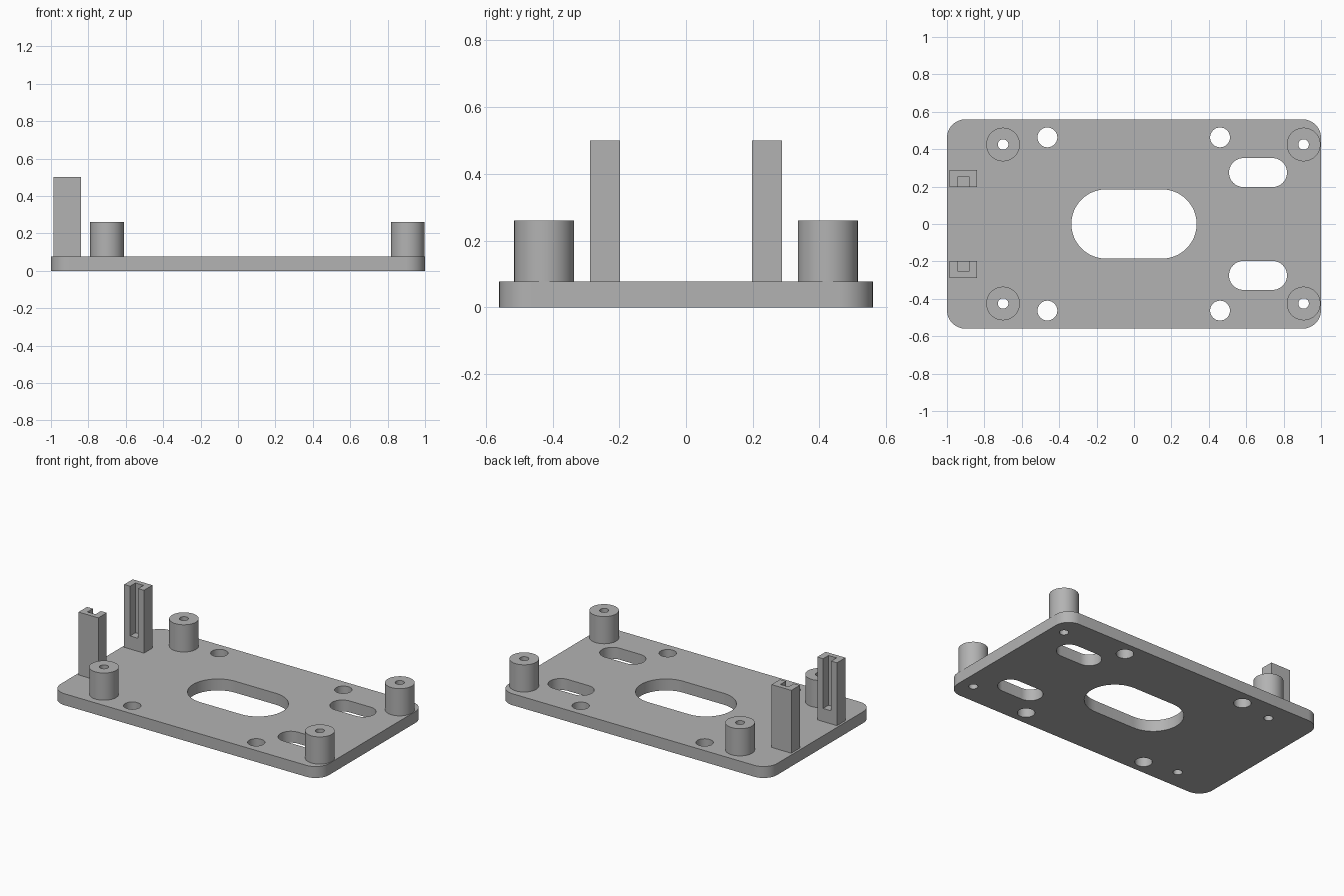
import bpy
import bmesh
from math import sin, cos, radians

old = bpy.data.objects.get("Cube")
if old:
    bpy.data.objects.remove(old, do_unlink=True)

BASE_TOP = 0.077
STANDOFF_XY = [(x, y) for x in (-0.70, 0.907) for y in (-0.425, 0.425)]

grey = bpy.data.materials.new("plain grey")
grey.use_nodes = True
colour = (0.45, 0.45, 0.45, 1)
grey.diffuse_color = colour
grey.node_tree.nodes["Principled BSDF"].inputs["Base Color"].default_value = colour


def outline(cx, cy, w, d, r, steps=12):
    """Rounded rectangle; becomes a slot or circle as r grows, a box when r is 0."""
    points = []
    corners = [(1, 1), (-1, 1), (-1, -1), (1, -1)]
    for quarter, (sx, sy) in enumerate(corners):
        for i in range(steps + 1):
            a = radians(90 * (quarter + i / steps))
            p = (cx + sx * (w / 2 - r) + r * cos(a),
                 cy + sy * (d / 2 - r) + r * sin(a))
            if all(abs(p[0] - q[0]) + abs(p[1] - q[1]) > 1e-5 for q in points):
                points.append(p)
    return points


def make(name, prisms):
    """One object from (outline, bottom, top) prisms."""
    bm = bmesh.new()
    for points, z0, z1 in prisms:
        face = bm.faces.new([bm.verts.new((x, y, z0)) for x, y in points])
        ext = bmesh.ops.extrude_face_region(bm, geom=[face], use_keep_orig=True)
        for v in ext["geom"]:
            if isinstance(v, bmesh.types.BMVert):
                v.co.z = z1
    bmesh.ops.recalc_face_normals(bm, faces=bm.faces)
    mesh = bpy.data.meshes.new(name)
    bm.to_mesh(mesh)
    bm.free()
    mesh.materials.append(grey)
    obj = bpy.data.objects.new(name, mesh)
    bpy.context.scene.collection.objects.link(obj)
    return obj


def activate(obj):
    bpy.ops.object.select_all(action="DESELECT")
    obj.select_set(True)
    bpy.context.view_layer.objects.active = obj


def cut(obj, prisms):
    """Subtract prisms, then smooth the round walls."""
    cutter = make("cutter", prisms)
    cutter.hide_render = True
    mod = obj.modifiers.new("openings", "BOOLEAN")
    mod.operation = "DIFFERENCE"
    mod.solver = "EXACT"
    mod.object = cutter
    activate(obj)
    bpy.ops.object.modifier_apply(modifier=mod.name)
    bpy.data.objects.remove(cutter, do_unlink=True)
    bpy.ops.object.shade_smooth_by_angle(angle=radians(30))


# Base plate with central slot, vent slots, mounting holes and screw holes
shapes = [outline(0, 0, 0.67, 0.37, 0.185)]
for side in (-1, 1):
    shapes.append(outline(0.663, side * 0.275, 0.31, 0.155, 0.0775))
    for x in (-0.463, 0.46):
        shapes.append(outline(x, side * 0.463, 0.106, 0.106, 0.053))
screw_holes = [outline(x, y, 0.056, 0.056, 0.028) for x, y in STANDOFF_XY]
plate = make("base_plate", [(outline(0, 0, 2, 1.12, 0.1), 0, BASE_TOP)])
cut(plate, [(s, -0.1, 0.2) for s in shapes + screw_holes])

# Hollow standoffs
for i, ((x, y), hole) in enumerate(zip(STANDOFF_XY, screw_holes)):
    standoff = make(f"standoff_{i + 1}",
                    [(outline(x, y, 0.18, 0.18, 0.09), BASE_TOP - 0.004, 0.26)])
    cut(standoff, [(hole, -0.1, 0.4)])

# Slotted posts with the grooves facing each other
for name, side in (("front_post", -1), ("back_post", 1)):
    post = make(name, [(outline(-0.912, side * 0.243, 0.147, 0.09, 0),
                        BASE_TOP - 0.004, 0.5)])
    cut(post, [(outline(-0.912, side * 0.205, 0.06, 0.1, 0), 0.165, 0.6)])
